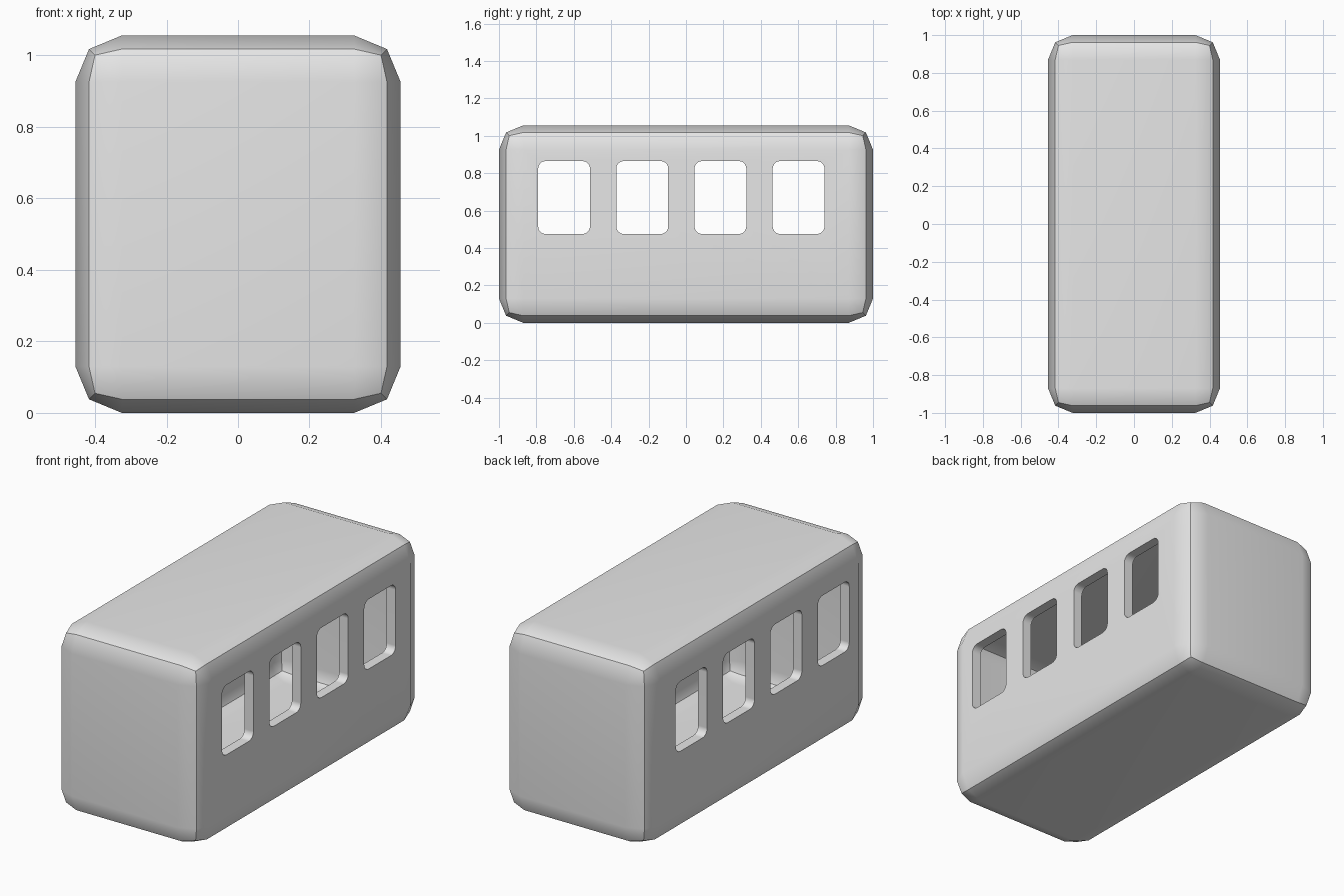
import bpy
import bmesh
from mathutils import Matrix, Vector

default = bpy.data.objects.get("Cube")
if default:
    bpy.data.objects.remove(default, do_unlink=True)

WIDTH, LENGTH, HEIGHT = 0.91, 2.0, 1.056
WALL = 0.055

grey = bpy.data.materials.new("light_grey")
grey.use_nodes = True
grey.diffuse_color = (0.8, 0.8, 0.8, 1)
grey.node_tree.nodes["Principled BSDF"].inputs["Base Color"].default_value = (0.8, 0.8, 0.8, 1)


def rounded_box(name, size, centre, radius, segments, along_x=False):
    """Box with rounded edges; along_x rounds only the edges parallel to x."""
    bm = bmesh.new()
    bmesh.ops.create_cube(bm, size=1, matrix=Matrix.Diagonal((*size, 1)))
    edges = [e for e in bm.edges if not along_x
             or abs(e.verts[0].co.x - e.verts[1].co.x) > 0.01]
    bmesh.ops.bevel(bm, geom=edges, offset=radius, offset_type='OFFSET',
                    segments=segments, profile=0.5, affect='EDGES')
    bmesh.ops.translate(bm, verts=bm.verts, vec=Vector(centre))
    mesh = bpy.data.meshes.new(name)
    bm.to_mesh(mesh)
    bm.free()
    mesh.materials.append(grey)
    obj = bpy.data.objects.new(name, mesh)
    bpy.context.collection.objects.link(obj)
    return obj


# Hollow carriage body with softened edges
body = rounded_box("carriage_body", (WIDTH, LENGTH, HEIGHT), (0, 0, HEIGHT / 2), 0.13, 2)
shell = body.modifiers.new("wall_thickness", 'SOLIDIFY')
shell.thickness = WALL
shell.offset = -1
shell.use_even_offset = True

# Four windows cut through both long sides
cutters = []
for i in range(4):
    cutter = rounded_box("window_cutter", (1.2, 0.277, 0.39),
                         (0, -0.652 + i * 0.418, 0.67), 0.04, 5, along_x=True)
    cutter.hide_render = True
    cut = body.modifiers.new("window", 'BOOLEAN')
    cut.operation = 'DIFFERENCE'
    cut.solver = 'EXACT'
    cut.object = cutter
    cutters.append(cutter)

# Bake the cuts and remove the helpers
bpy.context.view_layer.update()
result = bpy.data.meshes.new_from_object(
    body.evaluated_get(bpy.context.evaluated_depsgraph_get()))
body.modifiers.clear()
body.data = result
for cutter in cutters:
    bpy.data.objects.remove(cutter, do_unlink=True)

# Smooth bevels, crisp corner lines and flat walls
bpy.ops.object.select_all(action='DESELECT')
body.select_set(True)
bpy.context.view_layer.objects.active = body
bpy.ops.object.shade_smooth_by_angle(angle=0.5236)
weighted = body.modifiers.new("flat_walls", 'WEIGHTED_NORMAL')
weighted.keep_sharp = True
